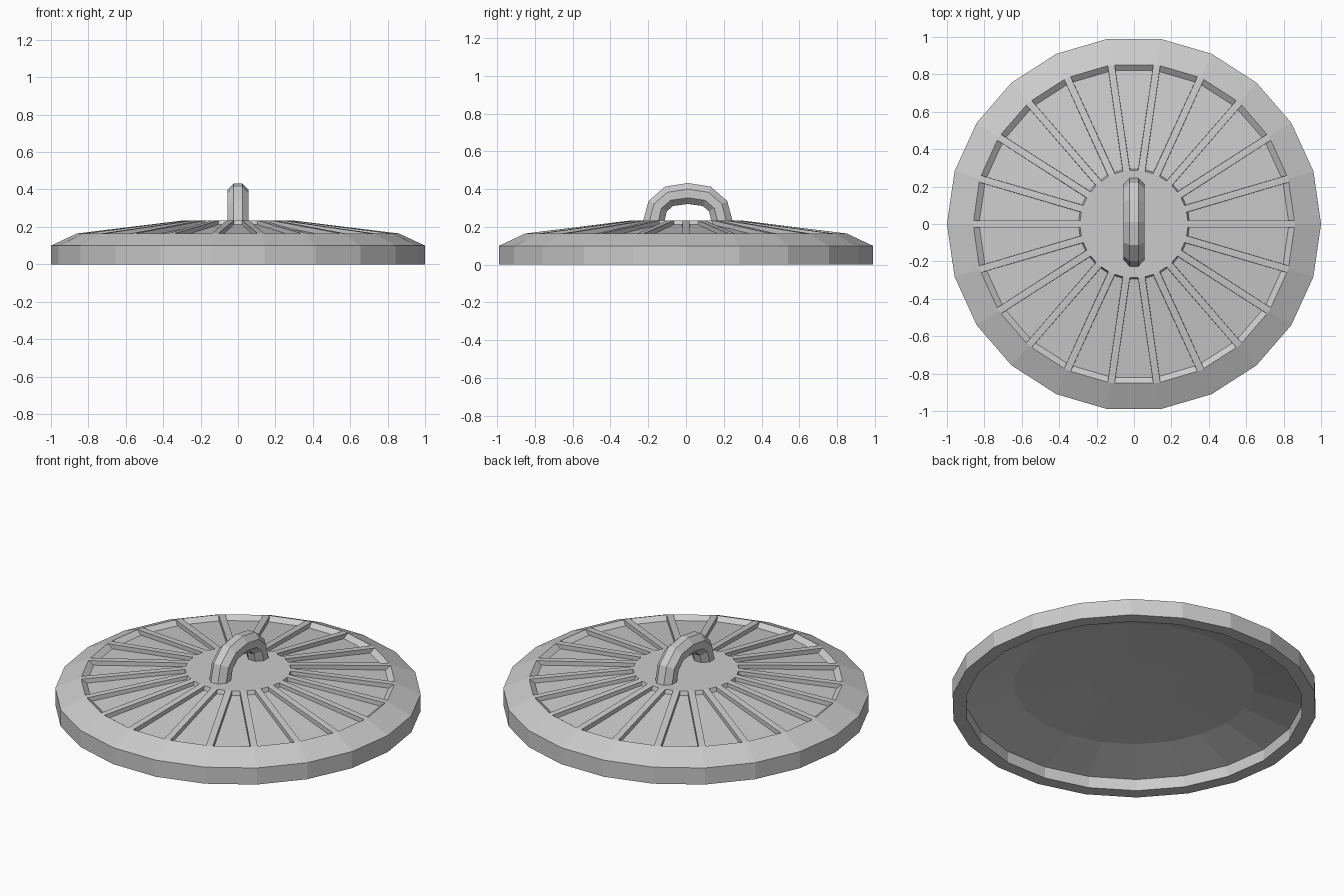
import bpy, bmesh, math
from mathutils import Vector

if "Cube" in bpy.data.objects:
    bpy.data.objects.remove(bpy.data.objects["Cube"])

N = 22                      # sides of the lid
STEP = 2 * math.pi / N
HALF = STEP / 2


def finish(bm, name):
    bmesh.ops.remove_doubles(bm, verts=bm.verts, dist=0.0005)
    bmesh.ops.recalc_face_normals(bm, faces=bm.faces)
    mesh = bpy.data.meshes.new(name)
    bm.to_mesh(mesh)
    bm.free()
    obj = bpy.data.objects.new(name, mesh)
    bpy.context.collection.objects.link(obj)
    return obj


def face(bm, pts):
    bm.faces.new([bm.verts.new(p) for p in pts])


def ring_points(r, z):
    return [Vector((r * math.cos(i * STEP), r * math.sin(i * STEP), z)) for i in range(N)]


def build_lid():
    bm = bmesh.new()
    # underside, skirt and sloped rim
    profile = [(0.25, 0.158), (0.66, 0.14), (0.925, 0.07), (0.925, 0),
               (1, 0), (1, 0.1), (0.86, 0.165)]
    rings = [ring_points(r, z) for r, z in profile]
    face(bm, rings[0])
    for a, b in zip(rings, rings[1:]):
        for i in range(N):
            j = (i + 1) % N
            face(bm, (a[i], a[j], b[j], b[i]))
    # centre plate
    r_in, r_out = 0.29, 0.86
    face(bm, ring_points(r_in, 0.235))
    # ribs and sunken panels, one sector per side
    d_in, d_out = r_in * math.cos(HALF), r_out * math.cos(HALF)
    w_in, w_out = r_in * math.sin(HALF), r_out * math.sin(HALF)
    rib = 0.019
    for i in range(N):
        ang = (i + 0.5) * STEP
        c, s = math.cos(ang), math.sin(ang)

        def p(d, t, z):
            return Vector((d * c - t * s, d * s + t * c, z))

        top = [p(d_in, -w_in + rib, 0.235), p(d_out, -w_out + rib, 0.165),
               p(d_out, w_out - rib, 0.165), p(d_in, w_in - rib, 0.235)]
        floor = [p(d_in + 0.008, -w_in + rib, 0.212), p(0.82, -w_out + rib + 0.005, 0.142),
                 p(0.82, w_out - rib - 0.005, 0.142), p(d_in + 0.008, w_in - rib, 0.212)]
        face(bm, (p(d_in, -w_in, 0.235), p(d_out, -w_out, 0.165), top[1], top[0]))
        face(bm, (top[3], top[2], p(d_out, w_out, 0.165), p(d_in, w_in, 0.235)))
        for k in range(4):
            m = (k + 1) % 4
            face(bm, (top[k], top[m], floor[m], floor[k]))
        face(bm, floor)
    return finish(bm, "lid")


def build_handle():
    # arched tube in the y-z plane
    path = [Vector((0, y, z)) for y, z in
            [(-0.174, 0.215), (-0.15, 0.31), (-0.09, 0.362), (0.01, 0.377),
             (0.11, 0.362), (0.17, 0.31), (0.194, 0.215)]]
    sides, radius = 8, 0.06
    bm = bmesh.new()
    rings = []
    for i, pt in enumerate(path):
        tangent = (path[min(i + 1, 6)] - path[max(i - 1, 0)]).normalized()
        normal = Vector((1, 0, 0)).cross(tangent)
        ring = []
        for k in range(sides):
            a = (k + 0.5) * 2 * math.pi / sides
            ring.append(pt + radius * (Vector((1, 0, 0)) * math.cos(a) + normal * math.sin(a)))
        rings.append(ring)
    for a, b in zip(rings, rings[1:]):
        for k in range(sides):
            m = (k + 1) % sides
            face(bm, (a[k], a[m], b[m], b[k]))
    face(bm, rings[0])
    face(bm, rings[-1])
    return finish(bm, "handle")


build_lid()
build_handle()
